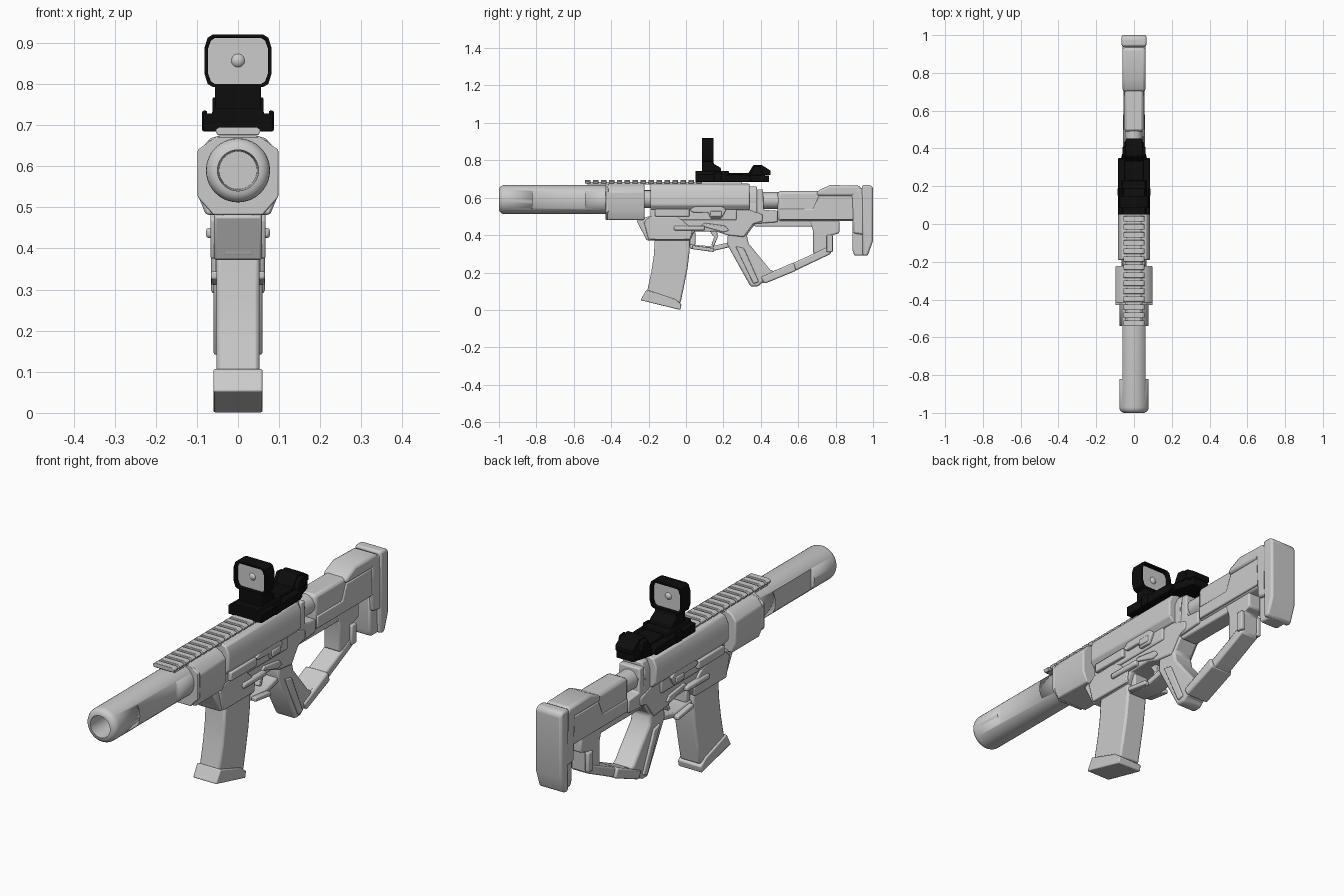
import bpy, bmesh, math
from mathutils import Vector

black = bpy.data.materials.new("black")
black.diffuse_color = (0.004, 0.004, 0.004, 1)


def finish(name, bm, bevel=0.0, mat=None, segs=2):
    bmesh.ops.recalc_face_normals(bm, faces=bm.faces)
    me = bpy.data.meshes.new(name)
    bm.to_mesh(me)
    bm.free()
    ob = bpy.data.objects.new(name, me)
    bpy.context.collection.objects.link(ob)
    if mat:
        me.materials.append(mat)
    if bevel:
        m = ob.modifiers.new("bevel", 'BEVEL')
        m.width, m.segments, m.limit_method = bevel, segs, 'ANGLE'
        m.angle_limit = math.radians(35)
    bpy.ops.object.select_all(action='DESELECT')
    ob.select_set(True)
    bpy.context.view_layer.objects.active = ob
    bpy.ops.object.shade_smooth_by_angle(angle=math.radians(35))
    return ob


def prism(name, pts, a, b, axis='x', bevel=0.006, mat=None):
    """Extrude a (y,z) outline along x, or an (x,z) outline along y."""
    bm = bmesh.new()
    put = (lambda p, t: (t, p[0], p[1])) if axis == 'x' else (lambda p, t: (p[0], t, p[1]))
    lo, hi = ([bm.verts.new(put(p, t)) for p in pts] for t in (a, b))
    n = len(pts)
    bm.faces.new(lo)
    bm.faces.new(hi)
    for i in range(n):
        j = (i + 1) % n
        bm.faces.new((lo[i], lo[j], hi[j], hi[i]))
    return finish(name, bm, bevel, mat)


def side(name, pts, w, bevel=0.006, mat=None):
    return prism(name, pts, -w, w, 'x', bevel, mat)


def section(name, half, y0, y1, bevel=0.006, mat=None):
    return prism(name, half + [(-x, z) for x, z in reversed(half)], y0, y1, 'y', bevel, mat)


def rect(y0, y1, z0, z1):
    return [(y0, z0), (y1, z0), (y1, z1), (y0, z1)]


def lathe(name, prof, z, n=40):
    """Revolve (y, radius) points about a line along y."""
    bm = bmesh.new()
    rings = [[bm.verts.new((r * math.cos(2 * math.pi * i / n), y, z + r * math.sin(2 * math.pi * i / n)))
              for i in range(n)] for y, r in prof]
    for p, q in zip(rings, rings[1:]):
        for i in range(n):
            j = (i + 1) % n
            bm.faces.new((p[i], p[j], q[j], q[i]))
    bm.faces.new(rings[0])
    bm.faces.new(rings[-1])
    return finish(name, bm)


def both(name, pts, x0, x1, bevel=0.005, mat=None):
    prism(name + "_right", pts, x0, x1, 'x', bevel, mat)
    prism(name + "_left", pts, -x1, -x0, 'x', bevel, mat)


def cut(ob, cutter):
    m = ob.modifiers.new("cut", 'BOOLEAN')
    m.operation, m.object, m.solver = 'DIFFERENCE', cutter, 'EXACT'
    bpy.context.view_layer.objects.active = ob
    bpy.ops.object.modifier_apply(modifier=m.name)
    bpy.data.objects.remove(cutter)


# Muzzle tube: rounded front, open bore, flats on both sides
round_nose = [(-0.97 - 0.03 * math.sin(a), 0.050 + 0.028 * math.cos(a))
              for a in [math.radians(d) for d in (90, 72, 54, 36, 18, 0)]]
tube = lathe("muzzle_tube", [(-0.88, 0.046), (-0.99, 0.050)] + round_nose + [(-0.40, 0.078)], 0.59)
for s in (-1, 1):
    cut(tube, prism("flat_cutter", rect(-0.82, -0.54, 0.5, 0.68), s * 0.062, s * 0.12, 'x', 0))
lathe("inner_barrel", [(-0.42, 0.048), (-0.15, 0.048)], 0.592)

# Handguard and upper receiver
section("handguard", [(0.048, 0.672), (0.075, 0.66), (0.098, 0.63), (0.098, 0.53), (0.078, 0.482)],
        -0.42, -0.222)
section("handguard_lip", [(0.05, 0.674), (0.098, 0.64), (0.098, 0.525), (0.06, 0.482)], -0.43, -0.415, 0.003)
section("upper_receiver", [(0.045, 0.675), (0.07, 0.667), (0.086, 0.635), (0.086, 0.56), (0.066, 0.535)],
        -0.19, 0.34)
section("receiver_keel", [(0.066, 0.56), (0.066, 0.48)], -0.19, 0.27)
section("receiver_tail", [(0.04, 0.66), (0.055, 0.62), (0.055, 0.49)], 0.33, 0.38)
both("dust_cover", rect(-0.165, 0.02, 0.50, 0.54), 0.06, 0.082)
both("port_block", [(0.02, 0.535), (0.055, 0.56), (0.19, 0.56), (0.215, 0.535), (0.19, 0.49),
                    (0.13, 0.49), (0.12, 0.52), (0.04, 0.52)], 0.06, 0.08)
both("receiver_pin", rect(0.13, 0.19, 0.50, 0.53), 0.06, 0.085)

# Top rail with cross teeth
section("rail_base", [(0.032, 0.684), (0.05, 0.67)], -0.53, 0.30, 0.002)
for i in range(15):
    y = -0.54 + 0.0425 * i
    section(f"rail_tooth_{i}", [(0.045, 0.696), (0.056, 0.688), (0.05, 0.676)], y, y + 0.029, 0.002)

# Lower receiver with magazine well
side("lower_receiver", [(-0.20, 0.50), (-0.265, 0.478), (-0.21, 0.372), (0.02, 0.372), (0.045, 0.42),
                        (0.16, 0.42), (0.22, 0.40), (0.31, 0.39), (0.36, 0.46), (0.41, 0.475),
                        (0.41, 0.51), (0.30, 0.55), (0.20, 0.50)], 0.058)
both("well_cheek", [(-0.19, 0.50), (-0.225, 0.47), (-0.20, 0.375), (0.025, 0.375), (0.035, 0.43),
                    (-0.02, 0.48), (-0.05, 0.50)], 0.05, 0.067)
both("bolt_catch", rect(-0.065, 0.10, 0.425, 0.45), 0.05, 0.078, 0.008)
both("selector", [(0.08, 0.45), (0.20, 0.415), (0.23, 0.425), (0.21, 0.45), (0.10, 0.465)], 0.05, 0.066)
side("well_front_rib", [(-0.19, 0.50), (-0.262, 0.482), (-0.215, 0.38), (-0.18, 0.38)], 0.038)

# Trigger guard and trigger
side("guard_front", [(0.02, 0.42), (0.02, 0.33), (0.05, 0.345), (0.05, 0.42)], 0.036)
side("guard_floor", [(0.02, 0.35), (0.02, 0.328), (0.13, 0.312), (0.23, 0.335), (0.23, 0.362), (0.14, 0.34)], 0.045)
both("guard_bar", [(0.035, 0.345), (0.035, 0.325), (0.15, 0.31), (0.15, 0.33)], 0.04, 0.066)
side("trigger", [(0.12, 0.43), (0.15, 0.39), (0.135, 0.345), (0.15, 0.342), (0.17, 0.39), (0.165, 0.43)], 0.015, 0.003)

# Curved magazine and floor plate
side("magazine", [(-0.165, 0.40), (-0.172, 0.29), (-0.186, 0.20), (-0.21, 0.09), (-0.03, 0.035),
                  (-0.012, 0.12), (0.008, 0.22), (0.02, 0.32), (0.02, 0.40)], 0.052, 0.009)
side("magazine_floor", [(-0.212, 0.108), (-0.243, 0.052), (-0.03, 0.0), (-0.024, 0.03), (-0.06, 0.058)], 0.06, 0.005)

# Skeleton grip, lower strut and rear post
side("grip", [(0.225, 0.42), (0.22, 0.35), (0.345, 0.125), (0.385, 0.125), (0.475, 0.205), (0.45, 0.215),
              (0.335, 0.355), (0.325, 0.40), (0.37, 0.46), (0.30, 0.47)], 0.05, 0.01)
both("grip_plate", [(0.265, 0.34), (0.36, 0.14), (0.39, 0.15), (0.31, 0.33)], 0.04, 0.059)
side("lower_strut", [(0.37, 0.15), (0.40, 0.14), (0.585, 0.21), (0.775, 0.30), (0.76, 0.34),
                     (0.68, 0.30), (0.57, 0.25), (0.46, 0.205), (0.40, 0.19)], 0.045, 0.008)
side("strut_sleeve", [(0.40, 0.175), (0.42, 0.14), (0.59, 0.21), (0.575, 0.255)], 0.057, 0.008)
side("rear_post", [(0.66, 0.48), (0.68, 0.42), (0.68, 0.30), (0.775, 0.30), (0.78, 0.40), (0.82, 0.41), (0.82, 0.48)],
     0.042, 0.008)
both("post_clip", rect(0.75, 0.785, 0.31, 0.40), 0.035, 0.055)
side("stock_rail", [(0.33, 0.49), (0.37, 0.445), (0.70, 0.445), (0.70, 0.49)], 0.04)

# Buffer tube and stock
lathe("buffer_tube", [(0.30, 0.045), (0.55, 0.045)], 0.585, 32)
lathe("buffer_collar", [(0.335, 0.056), (0.375, 0.056)], 0.585, 32)
side("tube_bracket", [(0.33, 0.54), (0.375, 0.56), (0.38, 0.645), (0.412, 0.645), (0.415, 0.535),
                      (0.49, 0.53), (0.49, 0.47), (0.36, 0.46)], 0.053)
side("stock_body", [(0.49, 0.475), (0.91, 0.475), (0.95, 0.49), (0.95, 0.635), (0.49, 0.635)], 0.05, 0.014)
both("stock_panel", [(0.50, 0.482), (0.93, 0.482), (0.93, 0.61), (0.71, 0.61), (0.68, 0.54), (0.50, 0.54)], 0.04, 0.056)
side("cheek_rest", [(0.70, 0.61), (0.70, 0.635), (0.77, 0.668), (0.93, 0.664), (0.95, 0.61)], 0.06, 0.012)
side("butt_leg", [(0.89, 0.50), (0.89, 0.32), (0.90, 0.29), (0.96, 0.29), (0.96, 0.50)], 0.046, 0.008)
side("butt_shell", [(0.885, 0.63), (0.895, 0.41), (0.96, 0.40), (0.96, 0.655), (0.90, 0.65)], 0.06, 0.01)
side("butt_pad", [(0.94, 0.668), (0.945, 0.29), (0.972, 0.29), (1.0, 0.37), (1.0, 0.655), (0.985, 0.668)], 0.066, 0.018)

# Sight: clamp base, riser, rear bump
bm = bmesh.new()
outline = [(0.068, 0.05), (0.068, 0.35), (0.042, 0.445), (-0.042, 0.445), (-0.068, 0.35), (-0.068, 0.05)]
face = bm.faces.new([bm.verts.new((x, y, 0.684)) for x, y in outline])
new = bmesh.ops.extrude_face_region(bm, geom=[face])["geom"]
bmesh.ops.translate(bm, verts=[v for v in new if isinstance(v, bmesh.types.BMVert)], vec=Vector((0, 0, 0.036)))
finish("sight_base", bm, 0.003, black)
both("sight_clamp", [(0.05, 0.685), (0.33, 0.685), (0.35, 0.695), (0.34, 0.722), (0.05, 0.728)], 0.05, 0.084, 0.003, black)
section("sight_step", [(0.058, 0.742), (0.072, 0.71)], 0.05, 0.23, 0.003, black)
both("sight_knob", rect(0.15, 0.19, 0.685, 0.735), 0.075, 0.087, 0.003, black)
side("sight_riser", [(0.085, 0.73), (0.085, 0.80), (0.145, 0.80), (0.15, 0.78), (0.185, 0.76), (0.19, 0.73)], 0.056, 0.004, black)
side("sight_deck", [(0.2, 0.71), (0.22, 0.732), (0.40, 0.732), (0.44, 0.71)], 0.05, 0.003, black)
side("sight_rear_bump", [(0.33, 0.725), (0.36, 0.775), (0.405, 0.775), (0.452, 0.745), (0.452, 0.72)], 0.044, 0.004, black)
both("sight_rear_ear", [(0.34, 0.72), (0.365, 0.768), (0.40, 0.765), (0.41, 0.72)], 0.04, 0.062, 0.004, black)

# Sight window: hollow frame with pane and bead
def window(w, z0, z1, c):
    zm = (z0 + z1) / 2
    return [(w * 0.9 - c, z1), (w * 0.9, z1 - c * 0.6), (w, zm + 0.03),
            (w, zm - 0.03), (w * 0.9, z0 + c * 0.6), (w * 0.9 - c, z0)]

frame = section("sight_frame", window(0.082, 0.793, 0.92, 0.012), 0.085, 0.148, 0, black)
cut(frame, section("window_cutter", window(0.073, 0.80, 0.912, 0.01), 0.0, 0.3, 0))
section("sight_pane", window(0.075, 0.797, 0.914, 0.01), 0.105, 0.128, 0)
bm = bmesh.new()
bmesh.ops.create_uvsphere(bm, u_segments=20, v_segments=12, radius=0.02)
bmesh.ops.translate(bm, verts=bm.verts, vec=(0, 0.1165, 0.857))
finish("sight_bead", bm)
